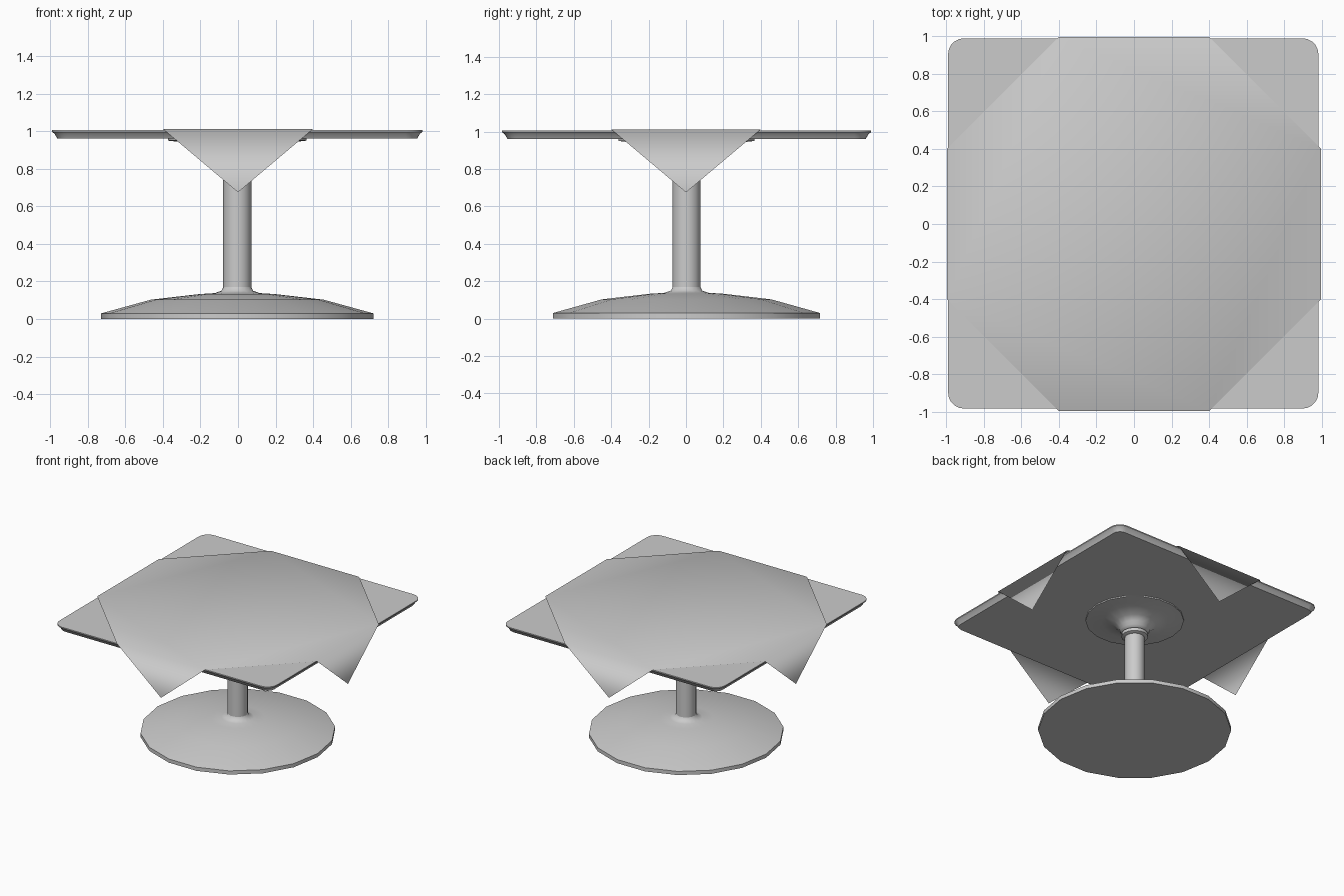
import bpy, bmesh
from math import cos, sin, pi, radians
from mathutils import Vector

cube = bpy.data.objects.get("Cube")
if cube:
    bpy.data.objects.remove(cube, do_unlink=True)

CENTRE = Vector((-0.004, 0.003, 0))  # the table stands slightly off the cloth centre
SIDES = 18

grey = bpy.data.materials.new("plain_grey")
grey.use_nodes = True
colour = (0.6, 0.6, 0.6, 1)
grey.diffuse_color = colour
grey.node_tree.nodes["Principled BSDF"].inputs["Base Color"].default_value = colour


def finish(name, bm, angle):
    mesh = bpy.data.meshes.new(name)
    bm.to_mesh(mesh)
    bm.free()
    mesh.materials.append(grey)
    obj = bpy.data.objects.new(name, mesh)
    bpy.context.collection.objects.link(obj)
    bpy.ops.object.select_all(action="DESELECT")
    obj.select_set(True)
    bpy.context.view_layer.objects.active = obj
    bpy.ops.object.shade_smooth_by_angle(angle=radians(angle))
    return obj


def stack(name, loops, angle):
    """Bridge equal-length loops from bottom to top and cap both ends."""
    bm = bmesh.new()
    rings = [[bm.verts.new(Vector(p) + CENTRE) for p in loop] for loop in loops]
    for low, high in zip(rings, rings[1:]):
        for i in range(len(low)):
            j = (i + 1) % len(low)
            bm.faces.new((low[i], low[j], high[j], high[i]))
    bm.faces.new(rings[0][::-1])
    bm.faces.new(rings[-1])
    return finish(name, bm, angle)


def circle(r, z):
    return [(r * cos(2 * pi * i / SIDES), r * sin(2 * pi * i / SIDES), z)
            for i in range(SIDES)]


def rounded_square(half, radius, z, steps=5):
    points = []
    for quarter in range(4):
        mid = pi / 4 + quarter * pi / 2
        cx = (half - radius) * (1 if cos(mid) > 0 else -1)
        cy = (half - radius) * (1 if sin(mid) > 0 else -1)
        for s in range(steps + 1):
            a = (quarter + s / steps) * pi / 2
            points.append((cx + radius * cos(a), cy + radius * sin(a), z))
    return points


# Domed foot with a small flare where the column rises
foot = [(0.725, 0), (0.725, 0.03), (0.46, 0.103), (0.2, 0.133), (0.12, 0.138),
        (0.085, 0.15), (0.075, 0.17)]
stack("base", [circle(r, z) for r, z in foot], 50)

# Column
stack("column", [circle(0.075, z) for z in (0.13, 0.9)], 50)

# Collar and flared mount below the top
mount = [(0.075, 0.8), (0.1, 0.81), (0.1, 0.835), (0.085, 0.845), (0.11, 0.86),
         (0.12, 0.885), (0.16, 0.915), (0.25, 0.937), (0.37, 0.95), (0.37, 0.962)]
stack("top_mount", [circle(r, z) for r, z in mount], 50)

# Table top with an undercut edge and rounded corners
edge = [(0.957, 0.06, 0.96), (0.972, 0.075, 0.985), (0.986, 0.085, 0.997),
        (0.986, 0.085, 1.006)]
stack("table_top", [rounded_square(*e) for e in edge], 30)

# Square cloth turned by 45 degrees, its four corners hanging down
bm = bmesh.new()
HALF, REACH, TOP, TIP = 0.4, 0.997, 1.012, 0.675
outline, flaps = [], []
for k in range(4):
    a = k * pi / 2
    out, side = Vector((cos(a), sin(a), 0)), Vector((-sin(a), cos(a), 0))
    up = Vector((0, 0, 1))
    first = bm.verts.new(out * REACH - side * HALF + up * TOP)
    last = bm.verts.new(out * REACH + side * HALF + up * TOP)
    tip = bm.verts.new(out * REACH + up * TIP)
    outline += [first, last]
    flaps.append((last, first, tip))
bm.faces.new(outline)
for flap in flaps:
    bm.faces.new(flap)
finish("tablecloth", bm, 180)
